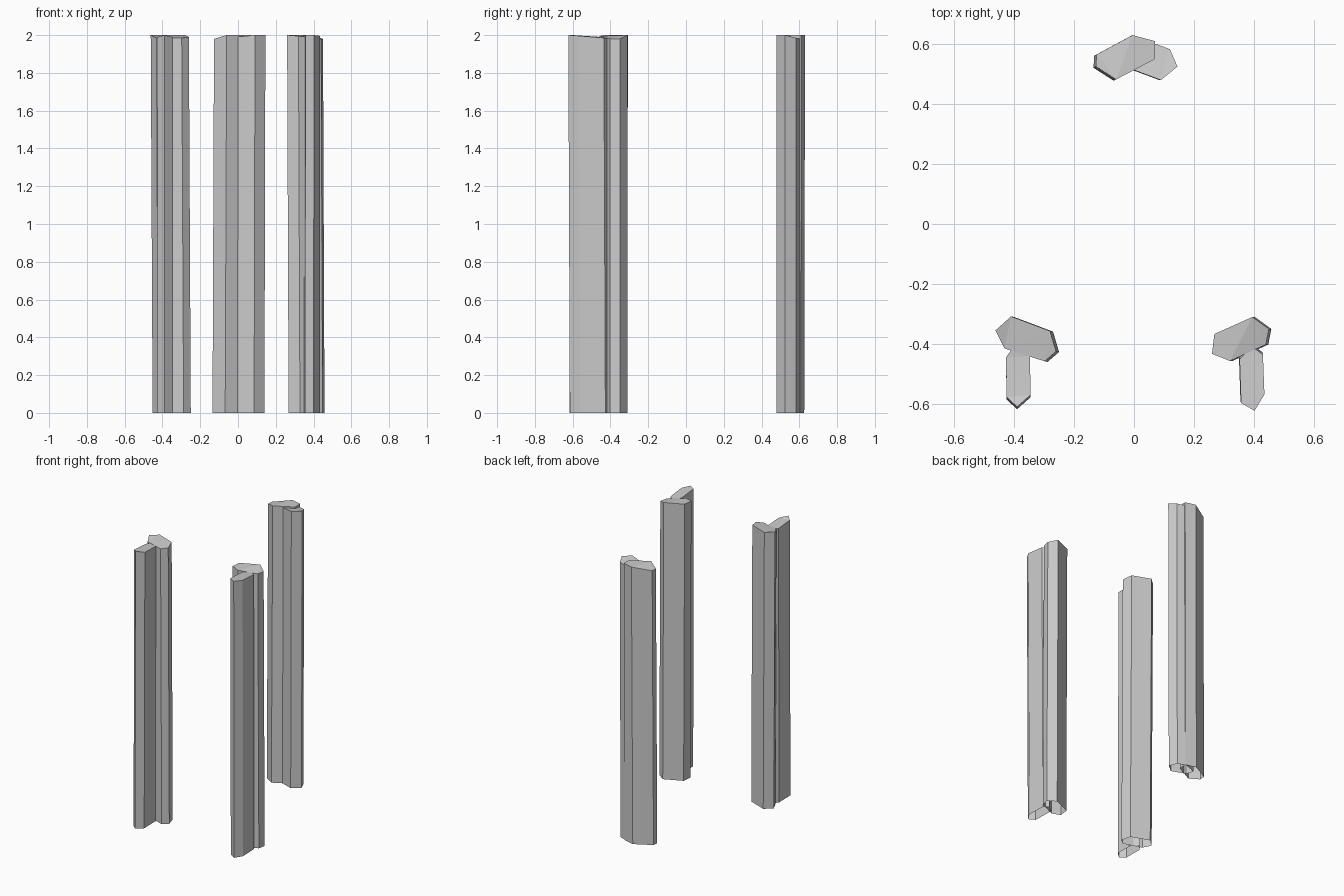
import bpy, bmesh

if "Cube" in bpy.data.objects:
    bpy.data.objects.remove(bpy.data.objects["Cube"])

HEIGHT = 2.0

stone = bpy.data.materials.new("light grey stone")
stone.diffuse_color = (0.6, 0.6, 0.6, 1)
stone.use_nodes = True
stone.node_tree.nodes["Principled BSDF"].inputs["Base Color"].default_value = stone.diffuse_color


def column(name, outline, drops, lean):
    """Six-sided rock column: top outline, chipped top corners, leaning sides, open base."""
    bm = bmesh.new()
    top = [bm.verts.new((x, y, HEIGHT - d)) for (x, y), d in zip(outline, drops)]
    base = [bm.verts.new((x - lean[0], y - lean[1], 0)) for x, y in outline]
    n = len(outline)
    for i in range(n):
        j = (i + 1) % n
        bm.faces.new((base[i], base[j], top[j], top[i]))
    cap = bm.faces.new(top)
    bmesh.ops.triangulate(bm, faces=[cap])
    bmesh.ops.recalc_face_normals(bm, faces=bm.faces[:])
    # An open shell can be oriented inwards; make the cap face up
    bm.normal_update()
    if sum(f.normal.z * f.calc_area() for f in bm.faces) < 0:
        bmesh.ops.reverse_faces(bm, faces=bm.faces[:])
    mesh = bpy.data.meshes.new(name)
    bm.to_mesh(mesh)
    bm.free()
    mesh.materials.append(stone)
    bpy.context.collection.objects.link(bpy.data.objects.new(name, mesh))


# Back pair
column("back_column_left",
       [(-.125, .565), (-.005, .63), (.07, .61), (.07, .55), (-.06, .482), (-.127, .525)],
       [.02, 0, 0, 0, 0, .02], (.008, .004))
column("back_column_right",
       [(.06, .605), (.12, .583), (.145, .525), (.09, .48), (-.01, .517), (-.03, .57)],
       [.02, .015, 0, 0, .01, .02], (.005, 0))

# Front left pair
column("left_column_inner",
       [(-.462, -.355), (-.41, -.308), (-.28, -.357), (-.26, -.425), (-.298, -.458), (-.432, -.415)],
       [0, 0, 0, .01, .015, .015], (-.01, .002))
column("left_column_outer",
       [(-.395, -.40), (-.347, -.44), (-.345, -.57), (-.39, -.61), (-.425, -.577), (-.427, -.445)],
       [.015, .015, .01, .0, .01, .02], (0, .008))

# Front right pair
column("right_column_inner",
       [(.268, -.367), (.395, -.31), (.45, -.35), (.44, -.402), (.32, -.457), (.26, -.433)],
       [0, 0, .02, .02, .005, 0], (-.008, 0))
column("right_column_outer",
       [(.395, -.41), (.43, -.435), (.435, -.568), (.402, -.623), (.357, -.597), (.352, -.45)],
       [.015, .015, .004, 0, 0, .01], (.002, -.008))
